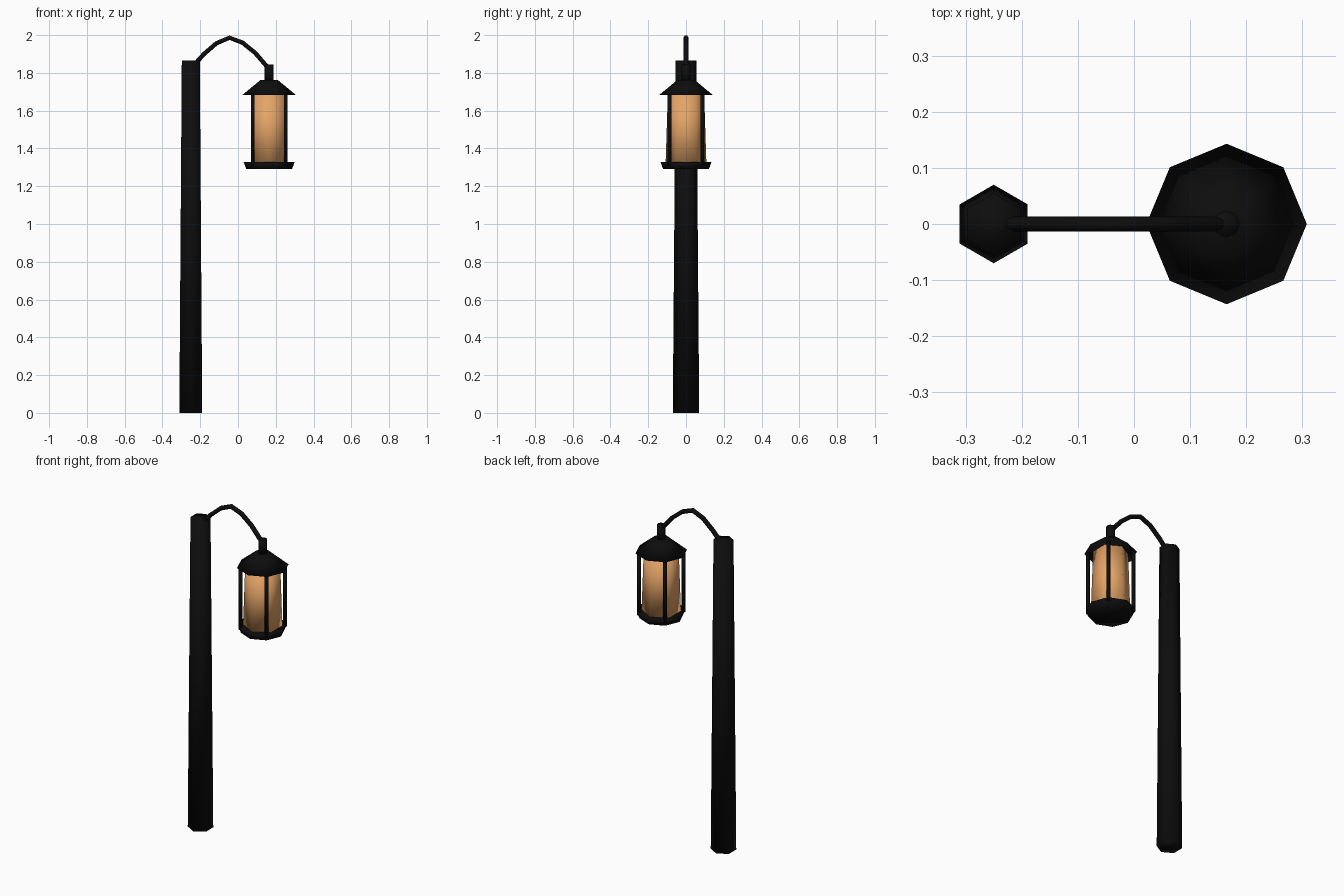
import bpy

cube = bpy.data.objects.get("Cube")
if cube:
    bpy.data.objects.remove(cube, do_unlink=True)


def make_material(name, colour):
    mat = bpy.data.materials.new(name)
    mat.use_nodes = True
    mat.diffuse_color = colour
    mat.node_tree.nodes["Principled BSDF"].inputs["Base Color"].default_value = colour
    return mat


iron = make_material("black_iron", (0.004, 0.004, 0.004, 1))
glow = make_material("amber_glass", (0.78, 0.37, 0.135, 1))


def tapered(name, x, y, z_low, z_high, r_low, r_high, sides, mat):
    """Smooth-shaded tapered prism between two heights."""
    bpy.ops.mesh.primitive_cone_add(
        vertices=sides, radius1=r_low, radius2=r_high, depth=z_high - z_low,
        location=(x, y, (z_low + z_high) / 2))
    obj = bpy.context.object
    obj.name = name
    obj.data.materials.append(mat)
    bpy.ops.object.shade_smooth()
    return obj


POLE_X, LAMP_X = -0.25, 0.165

# Hexagonal pole
tapered("pole", POLE_X, 0, 0, 1.865, 0.07, 0.055, 6, iron)

# Lantern: tray, glass, roof and hanging stem
tapered("lantern_tray", LAMP_X, 0, 1.29, 1.328, 0.121, 0.135, 8, iron)
tapered("lantern_glass", LAMP_X, 0, 1.32, 1.69, 0.108, 0.096, 6, glow)
tapered("lantern_roof", LAMP_X, 0, 1.682, 1.763, 0.143, 0.045, 8, iron)
tapered("lantern_stem", LAMP_X, 0, 1.755, 1.845, 0.024, 0.024, 8, iron)

# Four corner bars around the glass
for side_x in (-1, 1):
    for side_y in (-1, 1):
        tapered("lantern_bar", LAMP_X + side_x * 0.087, side_y * 0.087,
                1.31, 1.69, 0.011, 0.011, 6, iron)

# Curved arm from the pole top to the lantern
path = [(-0.23, 1.845), (-0.18, 1.9), (-0.114, 1.957), (-0.045, 1.986),
        (0.024, 1.96), (0.09, 1.907), (0.165, 1.82)]
curve = bpy.data.curves.new("arm", "CURVE")
curve.dimensions = "3D"
curve.bevel_depth = 0.0135
curve.bevel_resolution = 1
curve.use_fill_caps = True
spline = curve.splines.new("POLY")
spline.points.add(len(path) - 1)
for point, (x, z) in zip(spline.points, path):
    point.co = (x, 0, z, 1)
curve.materials.append(iron)
arm = bpy.data.objects.new("arm", curve)
bpy.context.collection.objects.link(arm)
bpy.ops.object.select_all(action="DESELECT")
arm.select_set(True)
bpy.context.view_layer.objects.active = arm
bpy.ops.object.convert(target="MESH")
bpy.ops.object.shade_smooth()
